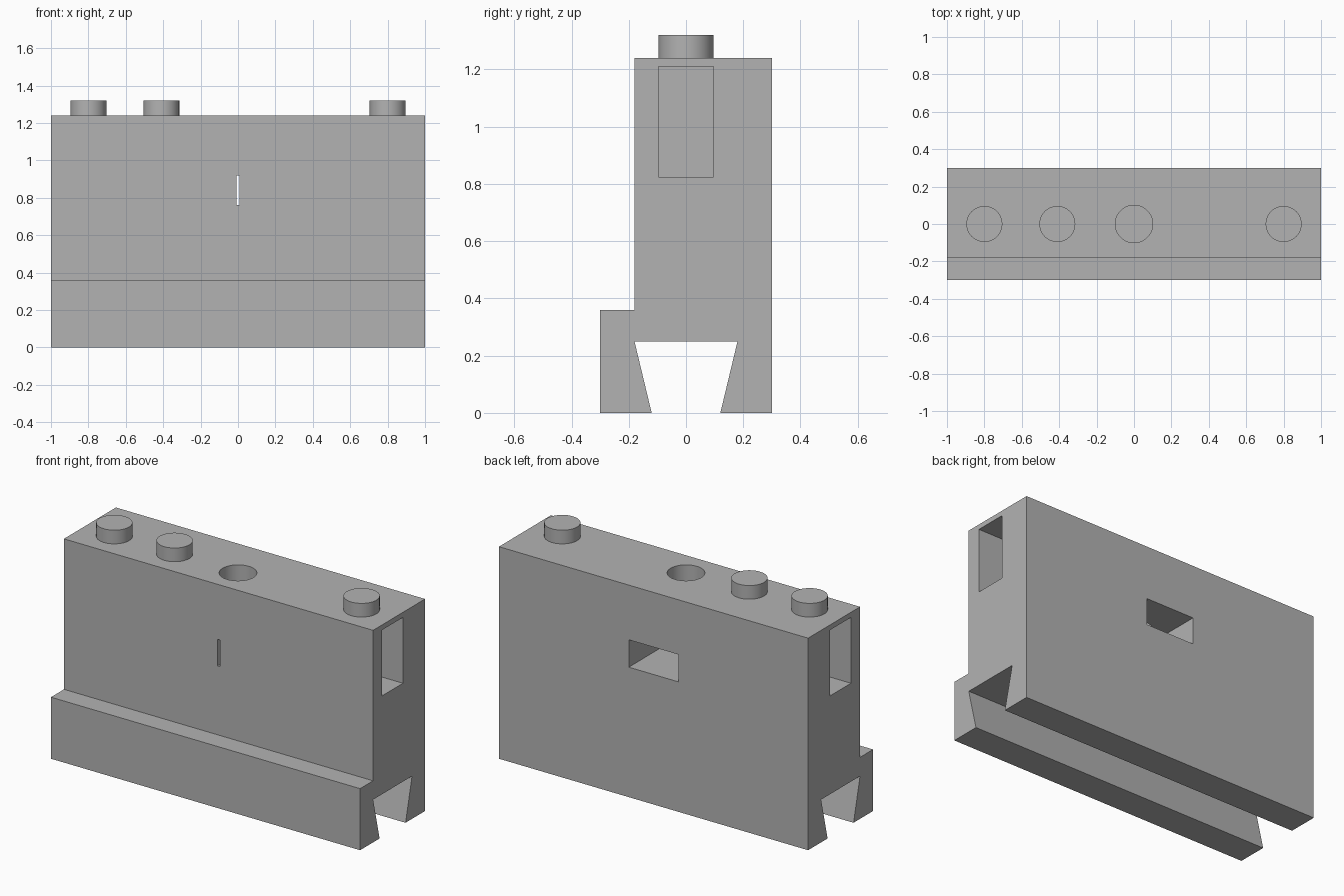
import bpy
import bmesh

old = bpy.data.objects.get("Cube")
if old:
    bpy.data.objects.remove(old, do_unlink=True)

# One plain grey for everything
GREY = (0.45, 0.45, 0.45, 1.0)
grey = bpy.data.materials.new("plain grey")
grey.use_nodes = True
grey.diffuse_color = GREY
grey.node_tree.nodes["Principled BSDF"].inputs["Base Color"].default_value = GREY

TOP = 1.24


def finish(name, bm):
    bmesh.ops.recalc_face_normals(bm, faces=bm.faces)
    mesh = bpy.data.meshes.new(name)
    bm.to_mesh(mesh)
    bm.free()
    mesh.materials.append(grey)
    obj = bpy.data.objects.new(name, mesh)
    bpy.context.collection.objects.link(obj)
    return obj


def box(name, x, y, z):
    bm = bmesh.new()
    bmesh.ops.create_cube(bm, size=1)
    for v in bm.verts:
        v.co = [lo + (c + 0.5) * (hi - lo) for c, (lo, hi) in zip(v.co, (x, y, z))]
    return finish(name, bm)


def cylinder(name, x, radius, z0, z1):
    bm = bmesh.new()
    bmesh.ops.create_cone(bm, cap_ends=True, segments=64, radius1=radius,
                          radius2=radius, depth=z1 - z0)
    bmesh.ops.translate(bm, verts=bm.verts, vec=(x, 0, (z0 + z1) / 2))
    return finish(name, bm)


def smooth(obj):
    bpy.ops.object.select_all(action="DESELECT")
    obj.select_set(True)
    bpy.context.view_layer.objects.active = obj
    bpy.ops.object.shade_smooth_by_angle(angle=0.6)


# Body: stepped side profile with a dovetail groove, swept along x
profile = [(-0.3, 0), (-0.12, 0), (-0.18, 0.25), (0.18, 0.25), (0.12, 0), (0.3, 0),
           (0.3, TOP), (-0.18, TOP), (-0.18, 0.36), (-0.3, 0.36)]
bm = bmesh.new()
end = bm.faces.new([bm.verts.new((-1, y, z)) for y, z in profile])
swept = bmesh.ops.extrude_face_region(bm, geom=[end], use_keep_orig=True)
bmesh.ops.translate(bm, vec=(2, 0, 0),
                    verts=[g for g in swept["geom"] if isinstance(g, bmesh.types.BMVert)])
body = finish("body", bm)

# Openings: rear window, front slit, top hole and a pocket in each end
cutters = [
    box("rear_window_cutter", (-0.16, 0.16), (-0.13, 0.4), (0.76, 0.92)),
    box("front_slit_cutter", (-0.008, 0.008), (-0.25, 0), (0.762, 0.918)),
    cylinder("top_hole_cutter", 0, 0.1, 0.84, TOP + 0.1),
]
for side, name in ((1, "left"), (-1, "right")):
    x = sorted((side * 0.78, side * 1.1))
    cutters.append(box(name + "_pocket_cutter", x, (-0.096, 0.096), (0.825, 1.21)))

for cutter in cutters:
    mod = body.modifiers.new(cutter.name, "BOOLEAN")
    mod.operation = "DIFFERENCE"
    mod.solver = "EXACT"
    mod.object = cutter
    bpy.context.view_layer.objects.active = body
    bpy.ops.object.modifier_apply(modifier=mod.name)
    bpy.data.objects.remove(cutter, do_unlink=True)
smooth(body)

# Round studs on top
for i, x in enumerate((-0.8, -0.4 - 0.01, 0.8)):
    smooth(cylinder(f"stud_{i + 1}", x, 0.096, TOP - 0.01, TOP + 0.08))
